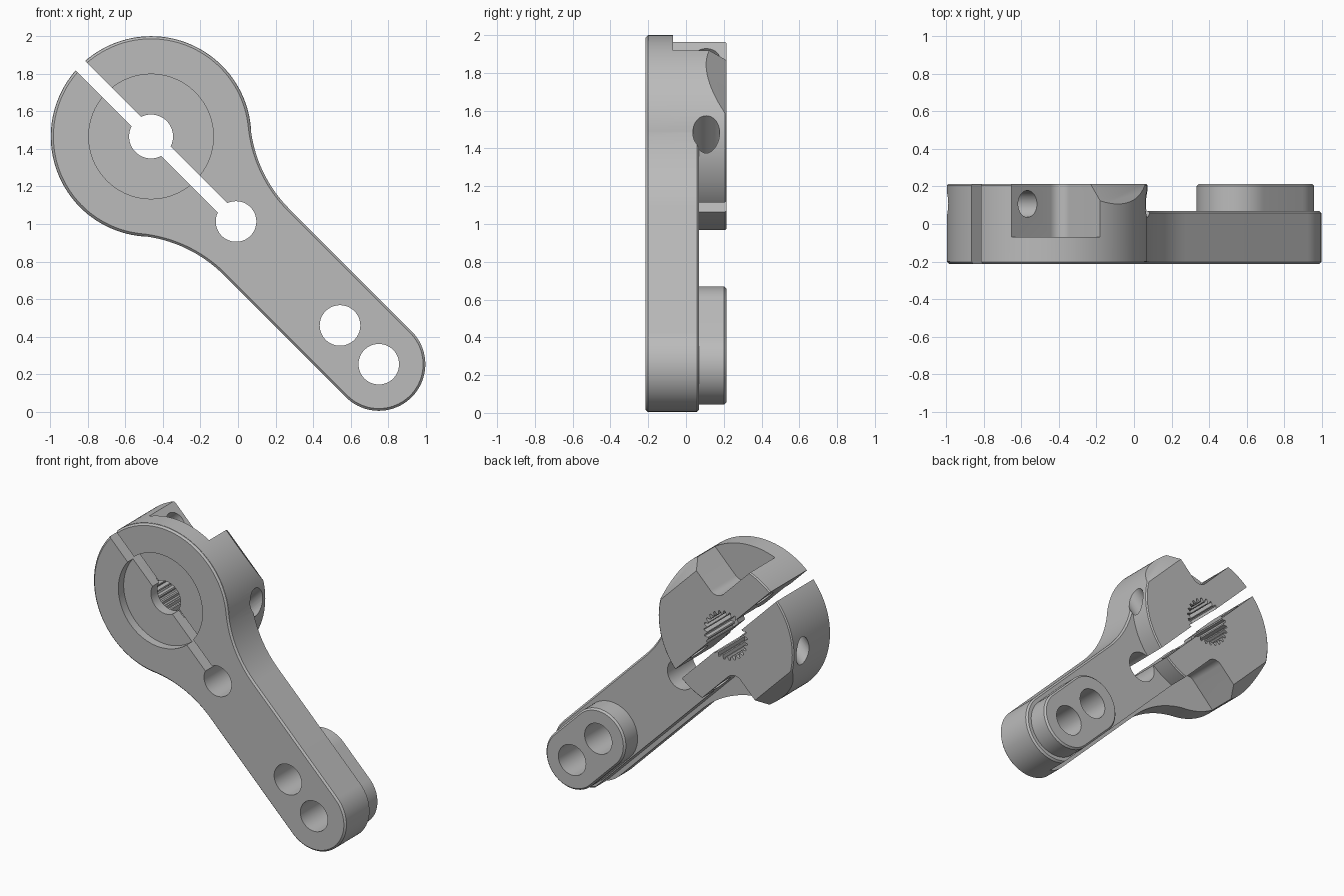
import bpy, bmesh, math

cube = bpy.data.objects.get("Cube")
if cube:
    bpy.data.objects.remove(cube, do_unlink=True)

# Main sizes: u runs from the hub to the tip, v across, y is depth
HUB_X, HUB_Z = -0.463, 1.466
FRONT, BACK, ARM_BACK = -0.214, 0.214, 0.07
HUB_R, ARM_R, FILLET_R = 0.532, 0.248, 0.722
TIP_U, INNER_U, SLOT_U = 1.715, 1.423, 0.64
ROOT = math.sqrt(0.5)

metal = bpy.data.materials.new("grey metal")
metal.use_nodes = True
grey = (0.5, 0.5, 0.5, 1)
metal.diffuse_color = grey
metal.node_tree.nodes["Principled BSDF"].inputs["Base Color"].default_value = grey


def arc(cu, cv, r, a0, a1, n):
    steps = [math.radians(a0 + (a1 - a0) * i / n) for i in range(n + 1)]
    return [(cu + r * math.cos(a), cv + r * math.sin(a)) for a in steps]


def circle(u, v, r, n=64):
    return arc(u, v, r, 0, 360, n)[:-1]


def box(u0, u1, v0, v1):
    return [(u0, v0), (u1, v0), (u1, v1), (u0, v1)]


def place(axis, p, t):
    """Turn a profile point and a distance along the axis into x, y, z."""
    u, v, y = {"y": (p[0], p[1], t), "u": (t, p[0], p[1]), "v": (p[0], t, p[1])}[axis]
    return (HUB_X + (u + v) * ROOT, y, HUB_Z + (v - u) * ROOT)


def prism(name, profile, lo, hi, axis="y", chamfer=0.0, ends=()):
    """Extrude a profile along u, v or y, with chamfers on the chosen ends."""
    bm = bmesh.new()
    rings = [[bm.verts.new(place(axis, p, t)) for p in profile] for t in (lo, hi)]
    caps = [bm.faces.new(rings[0][::-1]), bm.faces.new(rings[1])]
    n = len(profile)
    for i in range(n):
        j = (i + 1) % n
        bm.faces.new((rings[0][i], rings[0][j], rings[1][j], rings[1][i]))
    bm.normal_update()
    if bm.calc_volume(signed=True) < 0:
        bmesh.ops.reverse_faces(bm, faces=bm.faces[:])
        bm.normal_update()
    edges = [e for k in ends for e in caps[k].edges]
    if edges:
        bmesh.ops.bevel(bm, geom=edges, offset=chamfer, segments=1, affect='EDGES')
    mesh = bpy.data.meshes.new(name)
    bm.to_mesh(mesh)
    bm.free()
    mesh.materials.append(metal)
    obj = bpy.data.objects.new(name, mesh)
    bpy.context.collection.objects.link(obj)
    return obj


def combine(target, other, operation):
    other.hide_render = True
    mod = target.modifiers.new(other.name, 'BOOLEAN')
    mod.operation, mod.solver, mod.object = operation, 'EXACT', other
    bpy.context.view_layer.objects.active = target
    bpy.ops.object.modifier_apply(modifier=mod.name)
    bpy.data.objects.remove(other, do_unlink=True)


# Arm plate outline: round tip, flaring fillets, round hub
fv = ARM_R + FILLET_R
fu = math.sqrt((HUB_R + FILLET_R) ** 2 - fv ** 2)
meet = math.degrees(math.atan2(fv, fu))
flare = arc(fu, fv, FILLET_R, -90, meet - 180, 16)
outline = arc(TIP_U, 0, ARM_R, -90, 90, 40) + flare
outline += arc(0, 0, HUB_R, meet, 360 - meet, 90)[1:]
outline += [(u, -v) for u, v in reversed(flare)][1:]
arm = prism("clamp_arm", outline, FRONT, ARM_BACK, "y", 0.012, (0, 1))

# Thick hub and raised boss at the tip
combine(arm, prism("hub", circle(0, 0, HUB_R + 0.002, 128),
                   FRONT + 0.014, BACK, "y", 0.008, (1,)), 'UNION')
stadium = arc(TIP_U, 0, 0.21, -90, 90, 32) + arc(INNER_U, 0, 0.21, 90, 270, 32)
combine(arm, prism("tip_boss", stadium, 0, BACK, "y", 0.012, (1,)), 'UNION')

cutters = []
# Screw pockets, slanted back flats and screw holes, repeated by half a turn
for s in (1, -1):
    pocket = arc(-0.19, 0.288, 0.07, -90, 0, 10) + [(-0.12, 1), (-2.2, 1), (-2.2, 0.218)]
    cutters.append(prism("screw_pocket", [(s * u, s * v) for u, v in pocket], -0.07, 0.5))
    slant = [(0.4, 0.272), (0.6, 0.025), (0.6, 0.272)]
    cutters.append(prism("back_flat", [(s * v, y) for v, y in slant], -0.6, 0.6, "u"))
    cutters.append(prism("screw_hole", circle(s * 0.365, 0.107, 0.071, 40), -1, 1, "v"))

# Front recess, shaft hole and toothed socket
cutters.append(prism("front_recess", circle(0, 0, 0.332, 96), -0.5, FRONT + 0.06))
cutters.append(prism("shaft_hole", circle(0, 0, 0.117), -0.5, 0.5))
TEETH = 25
teeth = []
for i in range(TEETH * 4):
    a = 2 * math.pi * i / (TEETH * 4)
    r = 0.172 if i % 4 < 2 else 0.147
    teeth.append((r * math.cos(a), r * math.sin(a)))
cutters.append(prism("toothed_socket", teeth, -0.08, 0.5))

# Clamp slot and the holes along the arm
cutters.append(prism("clamp_slot", box(-1, SLOT_U, -0.036, 0.036), -0.5, 0.5))
for u in (SLOT_U, INNER_U, TIP_U):
    cutters.append(prism("arm_hole", circle(u, 0, 0.108), -0.5, 0.5))

for cutter in cutters:
    combine(arm, cutter, 'DIFFERENCE')

# Smooth curved walls, keep edges crisp
bpy.ops.object.select_all(action='DESELECT')
arm.select_set(True)
bpy.context.view_layer.objects.active = arm
bpy.ops.object.shade_smooth_by_angle(angle=math.radians(25))
